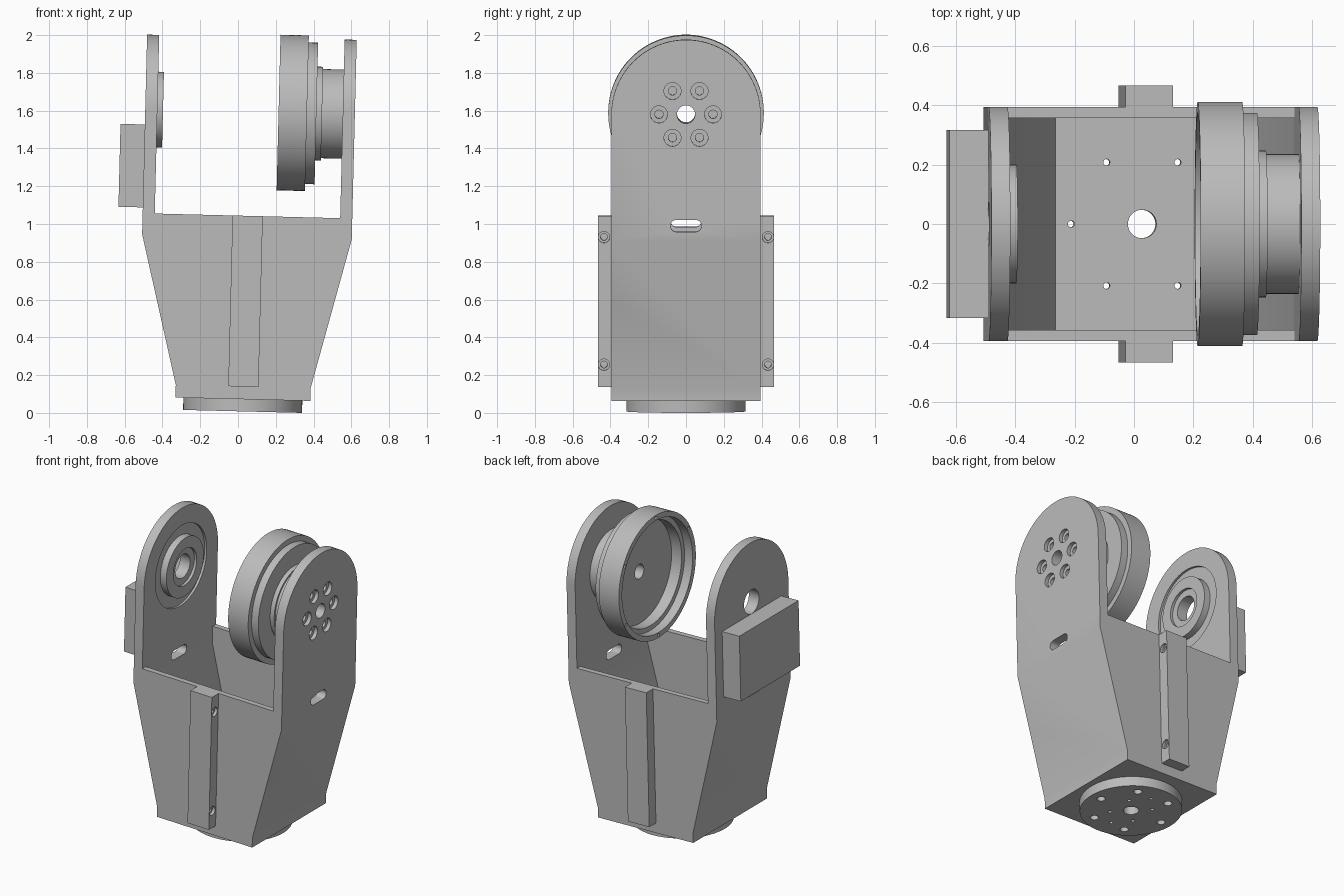
import bpy, bmesh, math
from mathutils import Matrix, Vector

cube = bpy.data.objects.get("Cube")
if cube:
    bpy.data.objects.remove(cube, do_unlink=True)

grey = bpy.data.materials.new("machined_grey")
grey.use_nodes = True
colour = (0.5, 0.5, 0.5, 1)
grey.diffuse_color = colour
grey.node_tree.nodes["Principled BSDF"].inputs["Base Color"].default_value = colour

# Main dimensions
CX = 0.024                      # middle of the bracket
DEPTH, WALL = 0.395, 0.037      # half depth and side wall
OUT, INN = 0.555, 0.491         # half widths of the ears
FOOT = 0.357                    # half width at the bottom
BOTTOM, FLOOR, BEND, RIM, TOP = 0.073, 0.14, 0.933, 1.044, 1.99
AXLE = TOP - DEPTH
LEAN = Matrix.Rotation(0.025, 4, 'Y')


def make(name, bm):
    bmesh.ops.recalc_face_normals(bm, faces=bm.faces)
    mesh = bpy.data.meshes.new(name)
    bm.to_mesh(mesh)
    bm.free()
    mesh.materials.append(grey)
    ob = bpy.data.objects.new(name, mesh)
    bpy.context.collection.objects.link(ob)
    return ob


def prism(name, points, axis, lo, hi):
    """Extrude a flat outline: axis Y takes (x, z), axis X takes (y, z)."""
    bm = bmesh.new()
    place = (lambda a, b: (a, lo, b)) if axis == 'Y' else (lambda a, b: (lo, a, b))
    face = bm.faces.new([bm.verts.new(place(a, b)) for a, b in points])
    new = bmesh.ops.extrude_face_region(bm, geom=[face])["geom"]
    step = Vector((0, hi - lo, 0)) if axis == 'Y' else Vector((hi - lo, 0, 0))
    bmesh.ops.translate(bm, vec=step, verts=[v for v in new if isinstance(v, bmesh.types.BMVert)])
    return make(name, bm)


def box(name, x0, x1, y0, y1, z0, z1):
    return prism(name, [(x0, z0), (x1, z0), (x1, z1), (x0, z1)], 'Y', y0, y1)


def lathe(name, profile, centres, axis='X', steps=96):
    """Revolve a closed (along, radius) outline, once for every centre."""
    bm = bmesh.new()
    for centre in centres:
        c = Vector(centre)
        d = Vector((1, 0, 0)) if axis == 'X' else Vector((0, 0, 1))
        verts = [bm.verts.new(c + d * a + Vector((0, r, 0))) for a, r in profile]
        edges = [bm.edges.new((v, verts[(i + 1) % len(verts)])) for i, v in enumerate(verts)
                 if profile[i][1] > 0 or profile[(i + 1) % len(verts)][1] > 0]
        bmesh.ops.spin(bm, geom=verts + edges, cent=c, axis=d, angle=math.tau,
                       steps=steps, use_merge=False, use_duplicate=False)
    bmesh.ops.remove_doubles(bm, verts=bm.verts, dist=1e-5)
    return make(name, bm)


def ring(count, radius, start=0):
    for i in range(count):
        a = start + math.tau * i / count
        yield radius * math.cos(a), radius * math.sin(a)


def boolean(ob, tools, mode='DIFFERENCE'):
    for tool in tools:
        mod = ob.modifiers.new("cut", 'BOOLEAN')
        mod.operation, mod.object, mod.solver = mode, tool, 'EXACT'
    mesh = bpy.data.meshes.new_from_object(ob.evaluated_get(bpy.context.evaluated_depsgraph_get()))
    ob.modifiers.clear()
    ob.data = mesh


def bore(name, r, lo, hi, centres, axis='X', steps=32):
    return lathe(name, [(lo, 0), (lo, r), (hi, r), (hi, 0)], centres, axis, steps)


# Forked bracket: tapered body, two round-topped ears, hollow inside
bend_low = 0.14
half = [(FOOT, BOTTOM), (FOOT, bend_low), (OUT, BEND), (OUT, TOP + 0.1)]
bracket = prism("bracket", [(CX + x, z) for x, z in half]
                + [(CX - x, z) for x, z in reversed(half)], 'Y', -DEPTH, DEPTH)
arch_points = [(-DEPTH, 0), (DEPTH, 0)] + [
    (DEPTH * math.cos(math.pi * i / 48), AXLE + DEPTH * math.sin(math.pi * i / 48)) for i in range(49)]
arch = prism("arch_cutter", arch_points, 'X', -2, 2)
hollow_half = [(FOOT - 0.064, FLOOR), (INN, BEND), (INN, TOP + 0.2)]
hollow = prism("hollow_cutter", [(CX + x, z) for x, z in hollow_half]
               + [(CX - x, z) for x, z in reversed(hollow_half)], 'Y', -DEPTH + WALL, DEPTH - WALL)
gap = box("gap_cutter", CX - INN, CX + INN, -1, 1, RIM, TOP + 0.3)

# Holes through the ears
slot_z, slot_r, slot_y = 1.005, 0.032, 0.05
slot_points = []
for i in range(34):
    a = math.pi * (i % 17) / 16 + (math.pi if i > 16 else 0) - math.pi / 2
    slot_points.append(((slot_y if i < 17 else -slot_y) + slot_r * math.cos(a),
                        slot_z + slot_r * math.sin(a)))
slot = prism("slot_cutter", slot_points, 'X', -2, 2)
left_in, left_out = CX + INN, CX + OUT
axle_hole = bore("axle_cutter", 0.048, 0.1, 1, [(0, 0, AXLE)])
bolt_holes = lathe("bolt_cutter", [(left_in - 0.03, 0), (left_in - 0.03, 0.022),
                                   (left_out - 0.025, 0.022), (left_out - 0.025, 0.045),
                                   (left_out + 0.1, 0.045), (left_out + 0.1, 0)],
                   [(0, y, AXLE + z) for y, z in ring(6, 0.143)], steps=24)
right_in, right_out = CX - INN, CX - OUT
recess = lathe("recess_cutter", [(right_out - 0.1, 0), (right_out - 0.1, 0.08), (right_in - 0.015, 0.08),
                                 (right_in - 0.015, 0.275), (right_in + 0.05, 0.275),
                                 (right_in + 0.05, 0)], [(0, 0, AXLE)])

# Holes through the floor and the base disc
floor_centre = [(CX, 0, 0)]
drain = bore("drain_cutter", 0.048, -0.1, 0.3, floor_centre, 'Z')
base_bolts = lathe("base_bolt_cutter", [(-0.1, 0), (-0.1, 0.026), (0.045, 0.026), (0.045, 0.011),
                                        (0.3, 0.011), (0.3, 0)],
                   [(CX + x, y, 0) for x, y in ring(6, 0.24)], 'Z', 24)
pin_holes = bore("pin_cutter", 0.012, -0.1, 0.04,
                 [(CX + x, y, 0) for x, y in [*ring(4, 0.13, math.pi / 4), *ring(2, 0.19, math.pi / 2)]],
                 'Z', 16)

boolean(bracket, [arch], 'INTERSECT')
boolean(bracket, [hollow, gap, slot, axle_hole, bolt_holes, recess, drain, base_bolts])

base_disc = bore("base_disc", 0.315, 0.0085, BOTTOM, floor_centre, 'Z', 96)
boolean(base_disc, [drain, base_bolts, pin_holes])

# Vertical rails on front and back, with sunk screw holes
rail_x0, rail_x1 = -0.055, 0.105
screws = lathe("screw_cutter", [(rail_x1 - 0.1, 0), (rail_x1 - 0.1, 0.018), (rail_x1 - 0.02, 0.018),
                                (rail_x1 - 0.02, 0.03), (rail_x1 + 0.1, 0.03), (rail_x1 + 0.1, 0)],
               [(0, s * 0.434, z) for s in (-1, 1) for z in (0.258, 0.933)], steps=24)
front_rail = box("front_rail", rail_x0, rail_x1, -0.467, -DEPTH, bend_low, RIM)
back_rail = box("back_rail", rail_x0, rail_x1, DEPTH, 0.467, bend_low, RIM)
for rail in (front_rail, back_rail):
    boolean(rail, [screws])

# Block on the outside of the right ear
side_block = box("side_block", -0.66, right_out, -0.317, 0.317, 1.075, 1.514)

# Stepped bearing boss inside the right ear
bearing_boss = lathe("bearing_boss", [(right_in - 0.015, 0.08), (right_in - 0.015, 0.2), (-0.437, 0.2),
                                      (-0.437, 0.125), (-0.455, 0.125), (-0.455, 0.08)], [(0, 0, AXLE)])

# Open drum with its hub, carried by the left ear
drum = lathe("drum", [(0.31, 0.048), (0.31, 0.345), (0.235, 0.345), (0.235, 0.377), (0.175, 0.377),
                      (0.175, 0.412), (0.325, 0.412), (0.325, 0.375), (0.375, 0.375), (0.375, 0.248),
                      (0.405, 0.248), (0.405, 0.236), (left_in, 0.236), (left_in, 0.048)],
             [(0, 0, AXLE)])
rim_holes = bore("rim_hole_cutter", 0.01, 0.1, 0.21,
                 [(0, y, AXLE + z) for y, z in ring(6, 0.394, math.pi / 6)], steps=12)
boolean(drum, [rim_holes])

# Remove the cutters, lean the whole assembly and set shading
for ob in list(bpy.context.collection.objects):
    if ob.name.endswith("_cutter"):
        bpy.data.objects.remove(ob, do_unlink=True)
for ob in (bracket, base_disc, front_rail, back_rail, side_block, bearing_boss, drum):
    ob.data.transform(LEAN)
    ob.data.polygons.foreach_set("use_smooth", [True] * len(ob.data.polygons))
    ob.data.set_sharp_from_angle(angle=math.radians(30))
